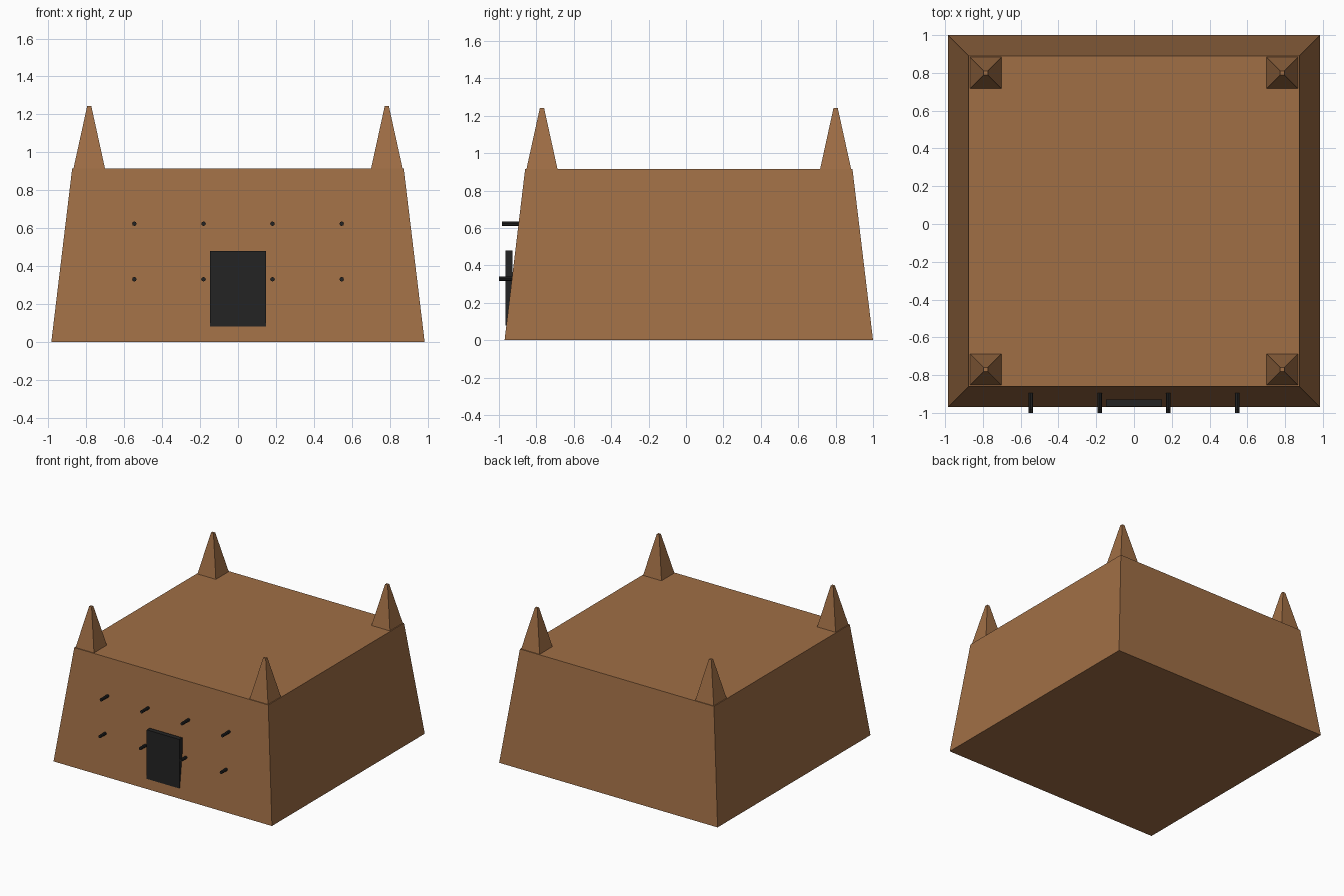
import bpy
from math import pi, sqrt

cube = bpy.data.objects.get("Cube")
if cube:
    bpy.data.objects.remove(cube, do_unlink=True)


def material(name, rgb):
    mat = bpy.data.materials.new(name)
    mat.use_nodes = True
    mat.diffuse_color = (*rgb, 1)
    mat.node_tree.nodes["Principled BSDF"].inputs["Base Color"].default_value = (*rgb, 1)
    return mat


def finish(name, mat):
    obj = bpy.context.object
    obj.name = name
    obj.data.materials.append(mat)
    return obj


def frustum(name, x, y, z, base, top, height, mat):
    """Square tapered block; base and top are half widths."""
    bpy.ops.mesh.primitive_cone_add(
        vertices=4, radius1=base * sqrt(2), radius2=top * sqrt(2), depth=height,
        location=(x, y, z + height / 2), rotation=(0, 0, pi / 4))
    bpy.ops.object.transform_apply(location=False, rotation=True, scale=False)
    return finish(name, mat)


clay = material("clay brown", (0.35, 0.157, 0.06))
dark = material("charcoal", (0.017, 0.017, 0.017))

CENTRE_Y = 0.015
WALL_TOP = 0.915

# Tapered main building
frustum("building", 0, CENTRE_Y, 0, 0.985, 0.875, WALL_TOP, clay)

# Corner spires
for side, sx in (("left", 1), ("right", -1)):
    for end, sy in (("front", -1), ("back", 1)):
        frustum(f"spire_{end}_{side}", sx * 0.785, CENTRE_Y + sy * 0.785,
                WALL_TOP, 0.083, 0.011, 0.328, clay)

# Door slab
bpy.ops.mesh.primitive_cube_add(size=1, location=(0, -0.947, 0.28))
door = finish("door", dark)
door.scale = (0.294, 0.038, 0.4)
bpy.ops.object.transform_apply(location=False, rotation=False, scale=True)

# Two rows of beam ends poking out of the front wall
for row, y, z in (("lower", -0.95, 0.33), ("upper", -0.934, 0.623)):
    for i, x in enumerate((-0.547, -0.182, 0.182, 0.547)):
        bpy.ops.mesh.primitive_cylinder_add(
            vertices=8, radius=0.012, depth=0.1, location=(x, y, z),
            rotation=(pi / 2, 0, pi))
        finish(f"beam_{row}_{i + 1}", dark)
